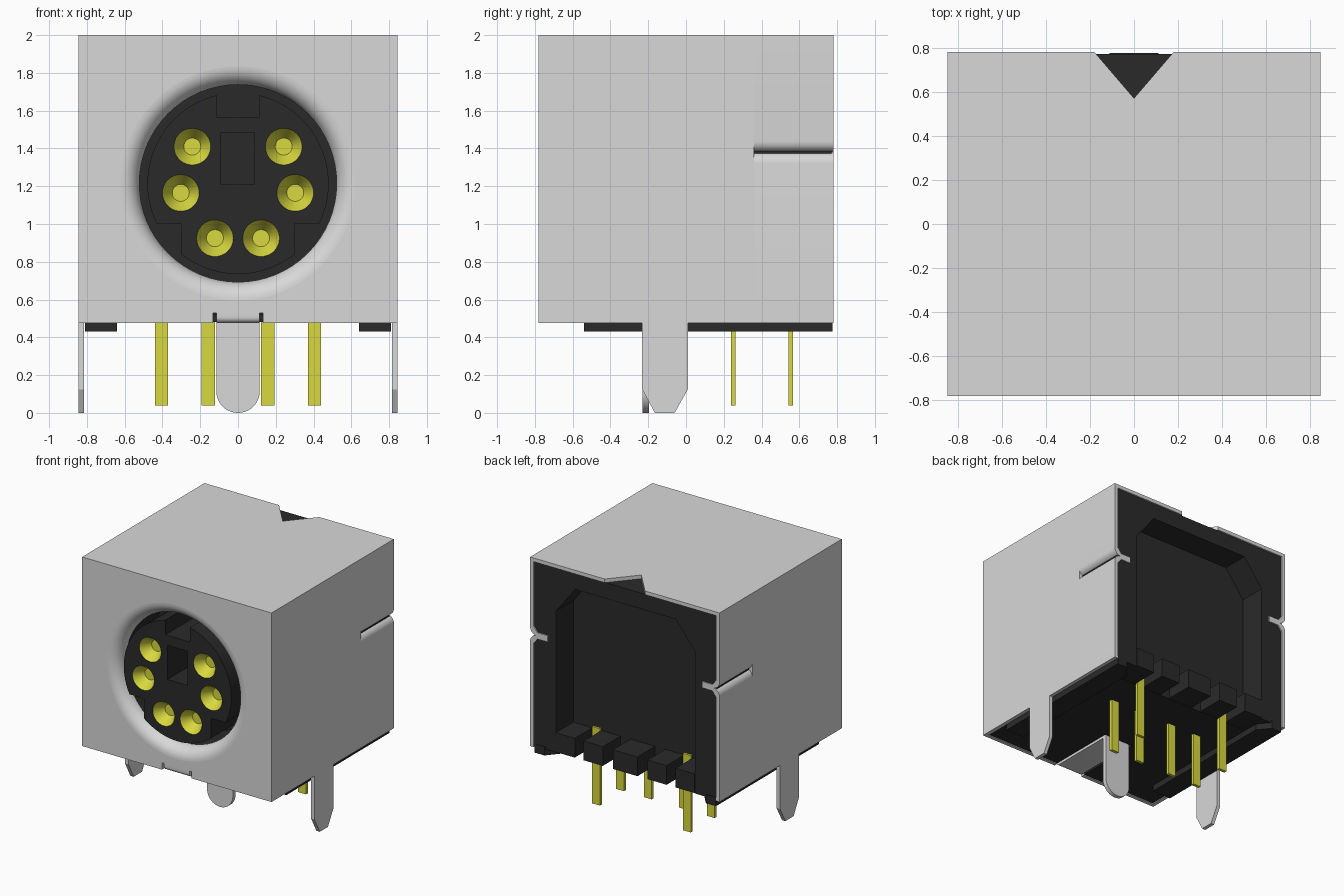
import bpy, bmesh, math
from mathutils import Vector

if "Cube" in bpy.data.objects:
    bpy.data.objects.remove(bpy.data.objects["Cube"])

CZ = 1.215      # height of the socket centre
SEG = 64


def material(name, rgb):
    m = bpy.data.materials.new(name)
    m.diffuse_color = (*rgb, 1)
    m.use_nodes = True
    m.node_tree.nodes["Principled BSDF"].inputs["Base Color"].default_value = m.diffuse_color
    return m


METAL = material("light grey metal", (0.69, 0.69, 0.69))
BLACK = material("black plastic", (0.023, 0.023, 0.023))
GOLD = material("yellow contact", (0.69, 0.69, 0.05))


def finish(name, bm, mat):
    bmesh.ops.recalc_face_normals(bm, faces=bm.faces)
    me = bpy.data.meshes.new(name)
    bm.to_mesh(me)
    bm.free()
    ob = bpy.data.objects.new(name, me)
    bpy.context.collection.objects.link(ob)
    if mat:
        me.materials.append(mat)
    return ob


def prism(name, pts, axis, a, b, mat=None):
    """Extrude a 2D outline along an axis from a to b."""
    place = {'x': lambda u, v: (a, u, v), 'y': lambda u, v: (u, a, v),
             'z': lambda u, v: (u, v, a)}[axis]
    bm = bmesh.new()
    face = bm.faces.new([bm.verts.new(place(u, v)) for u, v in pts])
    ext = bmesh.ops.extrude_face_region(bm, geom=[face])
    step = Vector([(b - a) * (axis == k) for k in 'xyz'])
    bmesh.ops.translate(bm, vec=step, verts=[g for g in ext['geom'] if isinstance(g, bmesh.types.BMVert)])
    return finish(name, bm, mat)


def box(name, x0, x1, y0, y1, z0, z1, mat=None):
    return prism(name, [(x0, y0), (x1, y0), (x1, y1), (x0, y1)], 'z', z0, z1, mat)


def arc(cx, cz, r, a0, a1, n):
    return [(cx + r * math.cos(math.radians(a0 + (a1 - a0) * i / n)),
             cz + r * math.sin(math.radians(a0 + (a1 - a0) * i / n))) for i in range(n + 1)]


def revolve(name, prof, cx, cz, mat, closed=True):
    """Spin an (r, y) outline around an axis running front to back."""
    bm = bmesh.new()
    vs = [bm.verts.new((cx + r, y, cz)) for r, y in prof]
    es = [bm.edges.new(p) for p in zip(vs, vs[1:])]
    if closed:
        es.append(bm.edges.new((vs[-1], vs[0])))
    bmesh.ops.spin(bm, geom=vs + es, cent=(cx, 0, cz), axis=(0, 1, 0),
                   angle=2 * math.pi, steps=SEG)
    bmesh.ops.remove_doubles(bm, verts=bm.verts, dist=1e-4)
    return finish(name, bm, mat)


def cut(ob, cutter):
    bpy.context.view_layer.objects.active = ob
    mod = ob.modifiers.new("cut", 'BOOLEAN')
    mod.operation, mod.solver, mod.object = 'DIFFERENCE', 'EXACT', cutter
    bpy.ops.object.modifier_apply(modifier=mod.name)
    bpy.data.objects.remove(cutter)


def mirrored(pts):
    return pts + [(-u, v) for u, v in reversed(pts)]


def disc(r, cx=0, cz=CZ):
    return arc(cx, cz, r, 0, 360, SEG)[:-1]


# metal shell: front with a gap for the ground strip and a round opening
front = prism("shell_front", mirrored([(0.133, 0.53), (0.133, 0.475), (0.845, 0.475), (0.845, 2.0)]),
              'y', -0.78, -0.75, METAL)
cut(front, prism("cutter", disc(0.62), 'y', -0.9, -0.6))

# rolled lip around the opening
curve = [(0.62 - 0.098 * math.sin(t * math.pi / 20), -0.68 - 0.1 * math.cos(t * math.pi / 20))
         for t in range(11)]
revolve("opening_lip", curve + [(0.55, -0.68), (0.62, -0.75)], 0, CZ, METAL)

# shell top with V notch at the back
prism("shell_top", [(-0.845, -0.75), (0.845, -0.75), (0.845, 0.78), (0.18, 0.78), (0, 0.57),
                    (-0.18, 0.78), (-0.845, 0.78)], 'z', 1.97, 2.0, METAL)

# shell sides: front part with leg, rear part with inward crease
side = [(-0.75, 1.97), (-0.75, 0.475), (-0.232, 0.475), (-0.232, 0.125), (-0.165, 0), (-0.06, 0),
        (0.01, 0.125), (0.01, 0.475), (0.36, 0.475), (0.36, 1.97)]
crease = ([(0.815, 0.475), (0.845, 0.475)] + arc(0.787, 1.322, 0.058, 0, 90, 8)
          + arc(0.787, 1.438, 0.058, 270, 360, 8)[1:]
          + [(0.845, 1.97), (0.815, 1.97), (0.815, 1.45), (0.78, 1.405), (0.69, 1.405),
             (0.69, 1.355), (0.78, 1.355), (0.815, 1.31)])
rail = [(0.64, -0.54), (0.81, -0.54), (0.81, 0.775), (0.72, 0.775), (0.64, 0.68)]
for s, tag in ((-1, "left"), (1, "right")):
    prism("shell_side_" + tag, side, 'x', s * 0.815, s * 0.845, METAL)
    prism("shell_rear_side_" + tag, [(s * x, z) for x, z in crease], 'y', 0.36, 0.78, METAL)
    # plastic rails under the body
    prism("rail_" + tag, [(s * x, y) for x, y in rail], 'z', 0.43, 0.5, BLACK)

# ground strip bent back from the front, ending in a rounded tab
strip = ([(-0.75, 0.53), (-0.78, 0.53)] + arc(-0.75, 0.507, 0.03, 180, 270, 6)
         + [(-0.195, 0.477), (-0.195, 0.507), (-0.75, 0.507)])
prism("ground_strip", strip, 'x', -0.115, 0.115, METAL)
prism("ground_tab", [(0.115, 0.48)] + arc(0, 0.115, 0.115, 0, -180, 20) + [(-0.115, 0.48)],
      'y', -0.23, -0.195, METAL)

# plastic body with socket bore, strip slot and rear pocket
body = box("plastic_body", -0.813, 0.813, -0.748, 0.77, 0.48, 1.968, BLACK)
cut(body, prism("cutter", disc(0.64), 'y', -0.9, -0.67))
cut(body, prism("cutter", disc(0.53), 'y', -0.9, -0.35))
cut(body, box("cutter", -0.135, 0.135, -0.9, -0.18, 0.3, 0.52))
cut(body, prism("cutter", mirrored([(0.62, 0.3), (0.62, 1.62), (0.45, 1.84)]), 'y', 0.55, 0.9))

# rear teeth between the pins
for i, (x, w) in enumerate([(-0.535, 0.17), (-0.285, 0.17), (0, 0.22), (0.285, 0.17), (0.535, 0.17)]):
    box(f"rear_tooth_{i}", x - w / 2, x + w / 2, 0.54, 0.775, 0.485, 0.64, BLACK)

# socket core with three key notches
R = 0.48
top_a = math.degrees(math.acos(0.11 / R))
side_a = math.degrees(math.asin((1.0 - CZ) / R))
low_a = -math.degrees(math.acos(0.3 / R))
half = ([(0.0, CZ - R)] + arc(0, CZ, R, -90, low_a, 10)[1:] + [(0.3, 1.0)]
        + arc(0, CZ, R, side_a, top_a, 24) + [(0.11, 1.565)])
core = prism("socket_core", half + [(-x, z) for x, z in reversed(half[1:])], 'y', -0.77, -0.34, BLACK)
cut(core, box("cutter", -0.09, 0.087, -0.9, -0.45, 1.21, 1.485))

# contact cups in the core
for s in (-1, 1):
    for x, z in ((0.242, 1.41), (0.303, 1.165), (0.122, 0.925)):
        cut(core, prism("cutter", disc(0.097, s * x, z), 'y', -0.9, -0.62))
        revolve("contact_cup", [(0, -0.69), (0.045, -0.69), (0.097, -0.773), (0.097, -0.625),
                                (0, -0.625)], s * x, z, GOLD, closed=False)
    # solder pins
    for x, y, top in ((0.405, 0.25, 0.53), (0.158, 0.25, 0.53), (0.405, 0.555, 0.66)):
        box("solder_pin", s * x - 0.035, s * x + 0.035, y - 0.0125, y + 0.0125, 0.04, top, GOLD)

# smooth the round parts, keep edges sharp
bpy.ops.object.select_all(action='SELECT')
bpy.context.view_layer.objects.active = core
bpy.ops.object.shade_smooth_by_angle(angle=math.radians(24))
